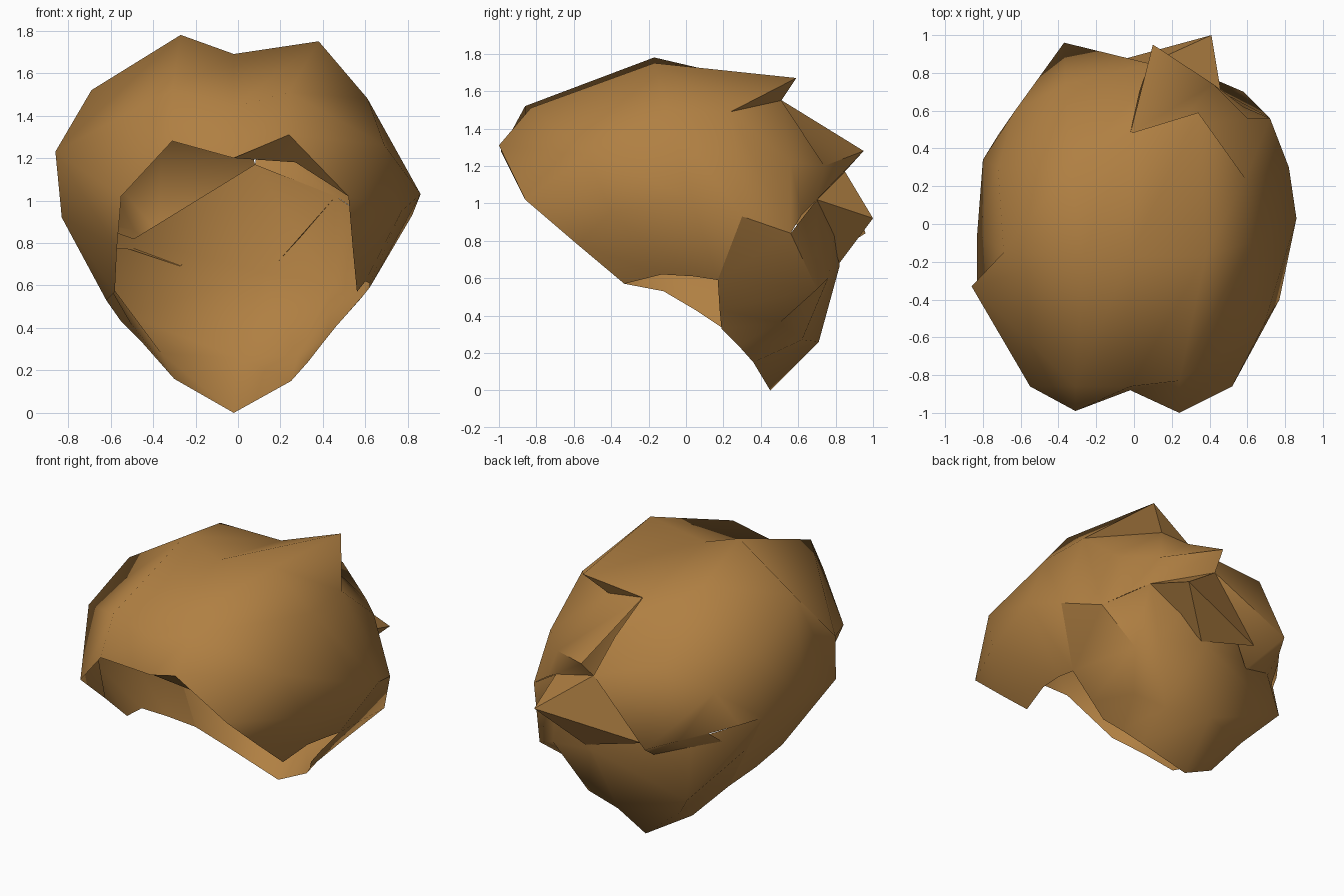
import bpy
import bmesh
import math

cube = bpy.data.objects.get("Cube")
if cube:
    bpy.data.objects.remove(cube, do_unlink=True)

# Single warm brown hair colour
brown = bpy.data.materials.new("warm_brown")
brown.use_nodes = True
COLOUR = (0.434, 0.214, 0.055, 1.0)
brown.diffuse_color = COLOUR
brown.node_tree.nodes["Principled BSDF"].inputs["Base Color"].default_value = COLOUR
brown.node_tree.nodes["Principled BSDF"].inputs["Roughness"].default_value = 0.8


def loft(bm, rows):
    """Bridge neighbouring rows of points with quads."""
    grid = [[bm.verts.new(p) for p in row] for row in rows]
    for a, b in zip(grid, grid[1:]):
        for j in range(len(a) - 1):
            bm.faces.new((a[j], a[j + 1], b[j + 1], b[j]))


def fan(bm, tip, base):
    """Pointed lock: a tip joined to an open line of base points."""
    top = bm.verts.new(tip)
    ring = [bm.verts.new(p) for p in base]
    for a, b in zip(ring, ring[1:]):
        bm.faces.new((top, b, a))


def finish(name, bm, angle=55):
    bmesh.ops.remove_doubles(bm, verts=bm.verts[:], dist=0.002)
    mesh = bpy.data.meshes.new(name)
    bm.to_mesh(mesh)
    bm.free()
    mesh.materials.append(brown)
    obj = bpy.data.objects.new(name, mesh)
    bpy.context.collection.objects.link(obj)
    bpy.ops.object.select_all(action='DESELECT')
    obj.select_set(True)
    bpy.context.view_layer.objects.active = obj
    bpy.ops.object.shade_smooth_by_angle(angle=math.radians(angle))
    return obj


# Arches running from one cheek over the crown to the other, front to back
hairline = [(-.58, -.33, .57), (-.57, -.57, .78), (-.55, -.86, 1.02), (-.31, -.99, 1.28),
            (-.02, -.88, 1.20), (.24, -1.0, 1.31), (.52, -.86, 1.02), (.54, -.58, .78),
            (.56, -.33, .57)]
brow = [(-.62, -.12, .53), (-.83, -.38, .92), (-.86, -.33, 1.23), (-.31, -.86, 1.52),
        (-.02, -.86, 1.44), (.24, -.83, 1.51), (.69, -.53, 1.26), (.77, -.40, .95),
        (.60, -.13, .62)]
crown = [(-.55, .05, .43), (-.83, -.05, .92), (-.69, -.15, 1.52), (-.27, -.17, 1.78),
         (-.02, -.17, 1.69), (.38, -.17, 1.75), (.61, -.10, 1.48), (.86, .03, 1.03),
         (.62, .04, .61)]
rear = [(-.45, .20, .33), (-.80, .34, .93), (-.72, .30, 1.32), (-.34, .30, 1.67),
        (-.02, .48, 1.57), (.34, .59, 1.67), (.59, .24, 1.49), (.82, .30, .93),
        (.62, .17, .59)]

bm = bmesh.new()
loft(bm, [hairline, brow, crown, rear])

# Left rear of the cap, flaring out to its hem and folding back under it
loft(bm, [rear[1:5],
          [(-.72, .47, .91), (-.63, .60, 1.15), (-.36, .74, 1.32), (.03, .70, 1.38)],
          [(-.60, .62, .88), (-.49, .77, .86), (-.37, .96, .84), (.08, .85, 1.17)],
          [(-.64, .50, .78), (-.51, .63, .77), (-.27, .72, .69), (.08, .85, 1.17)]])

# Right rear of the cap, tucked under the raised lock
loft(bm, [[(-.02, .48, 1.57), (.21, .51, 1.55), (.59, .24, 1.49), (.82, .30, .93)],
          [(.10, .95, 1.28), (.42, .74, 1.20), (.60, .56, 1.22), (.72, .56, .84)],
          [(.08, .85, 1.17), (.46, .70, 1.02), (.58, .62, .94), (.72, .56, .84)]])
finish("hair_cap", bm, 70)

# Underside of the raised lock on the crown
bm = bmesh.new()
fan(bm, (.34, .59, 1.67), [(-.02, .48, 1.57), (.21, .51, 1.55), (.59, .24, 1.49)])
finish("raised_lock_underside", bm, 30)

# Turned under edge of the fringe
bm = bmesh.new()
loft(bm, [[(-.02, -.87, 1.20), (.27, -.88, 1.18), (.52, -.86, 1.02)],
          [(-.02, -.88, 1.20), (.24, -1.0, 1.31), (.52, -.86, 1.02)]])
finish("fringe_fold", bm)

# Hair over the nape, narrowing to a point
bm = bmesh.new()
loft(bm, [
    [(-.80, .34, .93), (-.49, .64, .82), (.08, .84, 1.17), (.46, .70, 1.02),
     (.72, .56, .84), (.82, .30, .93)],
    [(-.65, .28, .67), (-.52, .73, .46), (.12, .82, .66), (.44, .76, .60),
     (.58, .70, .54), (.62, .17, .59)],
    [(-.51, .22, .43), (-.36, .57, .28), (0, .71, .26), (.28, .62, .27),
     (.42, .50, .36), (.48, .18, .43)],
    [(-.45, .20, .33), (-.30, .36, .16), (-.02, .45, 0), (.25, .36, .15),
     (.33, .28, .24), (.40, .19, .33)]])
finish("nape_hair", bm, 60)

# Pointed lock sticking out at the back
bm = bmesh.new()
fan(bm, (.41, 1.0, .92), [(.46, .70, 1.02), (.08, .85, 1.17), (-.25, .82, .80),
                          (.16, .82, .68), (.46, .70, 1.02)])
finish("back_lock", bm, 30)
